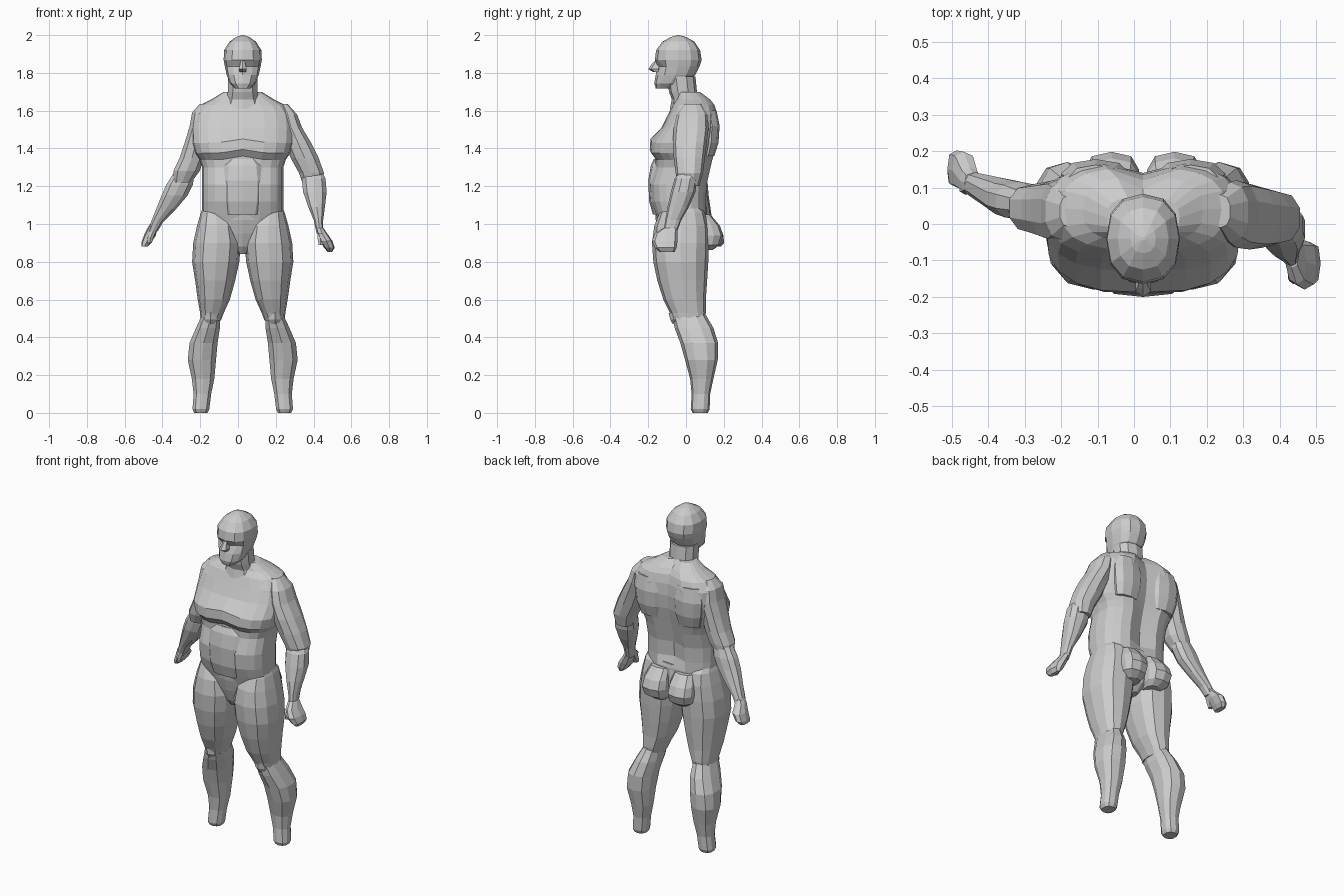
import bpy, bmesh, math

C = 0.025  # body centre line in x

skin = bpy.data.materials.new("plain_grey")
skin.diffuse_color = (0.6, 0.6, 0.6, 1)


def finish(name, bm):
    bmesh.ops.recalc_face_normals(bm, faces=bm.faces[:])
    me = bpy.data.meshes.new(name)
    bm.to_mesh(me)
    bm.free()
    me.materials.append(skin)
    ob = bpy.data.objects.new(name, me)
    bpy.context.collection.objects.link(ob)
    return ob


def loft(name, rings, n=10, power=0.85, shape=None):
    """Skin horizontal rings given as (z, x_min, x_max, y_front, y_back)."""
    bm = bmesh.new()
    loops = []
    for z, x0, x1, y0, y1 in rings:
        loop = []
        for i in range(n):
            a = 2 * math.pi * i / n - math.pi / 2
            u, v = (math.copysign(abs(t) ** power, t) if abs(t) > 1e-6 else 0
                    for t in (math.cos(a), math.sin(a)))
            p = [(x0 + x1) / 2 + u * (x1 - x0) / 2,
                 (y0 + y1) / 2 + v * (y1 - y0) / 2, z]
            if shape:
                p = shape(u, v, p)
            loop.append(bm.verts.new(p))
        loops.append(loop)
    for a, b in zip(loops, loops[1:]):
        for i in range(n):
            j = (i + 1) % n
            bm.faces.new((a[i], a[j], b[j], b[i]))
    bm.faces.new(loops[0])
    bm.faces.new(loops[-1])
    return finish(name, bm)


def centred(rows):
    return [(z, C - h, C + h, f, b) for z, h, f, b in rows]


def sided(rows, s):
    """Rows (z, inner, outer, front, back) measured from the centre line."""
    return [(z, C + s * i, C + s * o, f, b) for z, i, o, f, b in rows]


# Torso with a spine groove and drooping chest muscles
def torso_shape(u, v, p):
    x, y, z = p
    if v > 0.3 and z > 1.08:
        y -= 0.035 * max(0, 1 - abs(u) / 0.3)
    if v < -0.3 and 1.33 < z < 1.5:
        z += 0.02 * (1 - abs(u) / 0.5) if abs(u) < 0.5 else 0
    return x, y, z


loft("torso", centred([
    (1.01, .195, -.15, .11), (1.06, .215, -.165, .11), (1.12, .215, -.185, .11),
    (1.21, .215, -.192, .115), (1.30, .215, -.165, .135), (1.34, .228, -.165, .145),
    (1.375, .252, -.192, .155), (1.43, .268, -.188, .168), (1.51, .272, -.13, .175),
    (1.58, .262, -.095, .17), (1.63, .225, -.072, .155), (1.66, .165, -.05, .13),
    (1.70, .10, -.04, .075)]), n=20, power=.72, shape=torso_shape)

# Abdomen block below the chest
loft("abdomen", centred([
    (1.05, .10, -.175, 0), (1.12, .115, -.195, 0), (1.23, .12, -.2, 0),
    (1.31, .11, -.186, 0), (1.345, .08, -.17, 0)]), n=12, power=.6)

# Neck
loft("neck", centred([
    (1.61, .11, -.085, .09), (1.66, .09, -.075, .085), (1.70, .082, -.09, .058),
    (1.78, .082, -.10, .05)]), n=10)


# Head with sunken eye sockets
def head_shape(u, v, p):
    x, y, z = p
    if v < -0.5 and 1.82 < z < 1.85 and 0.1 < abs(u) < 0.8:
        y += 0.022
    return x, y, z


loft("head", centred([
    (1.718, .04, -.16, -.06), (1.745, .068, -.168, 0), (1.79, .085, -.16, .05),
    (1.835, .095, -.155, .072), (1.868, .101, -.165, .083), (1.92, .099, -.158, .075),
    (1.965, .07, -.125, .045), (1.99, .035, -.08, 0), (2.0, .005, -.045, -.035)]),
    n=12, power=.85, shape=head_shape)

# Nose wedge
loft("nose", centred([
    (1.805, .018, -.175, -.13), (1.82, .024, -.2, -.13),
    (1.845, .016, -.183, -.13), (1.87, .012, -.16, -.13)]), n=6)

# Pelvis wedge between the thighs
loft("pelvis", centred([
    (.84, .025, -.09, .05), (.88, .055, -.12, .10), (.95, .085, -.145, .12),
    (1.02, .15, -.16, .115), (1.08, .212, -.165, .105)]), n=12, power=.75)

THIGH = [
    (.49, .115, .222, -.07, .10), (.53, .10, .226, -.085, .105),
    (.60, .068, .238, -.12, .105), (.70, .04, .252, -.152, .112),
    (.80, .018, .268, -.173, .118), (.90, .01, .262, -.18, .122),
    (.99, .03, .242, -.168, .118), (1.06, .07, .222, -.14, .10),
    (1.10, .10, .205, -.09, .06)]
CALF = [
    (.0, .185, .258, .035, .115), (.02, .175, .268, .025, .125),
    (.10, .165, .262, .03, .128), (.18, .148, .272, .022, .145),
    (.28, .138, .294, -.005, .168), (.37, .13, .285, -.03, .17),
    (.45, .118, .25, -.06, .145), (.51, .118, .222, -.073, .11),
    (.56, .13, .205, -.06, .08)]
KNEECAP = [
    (.47, .15, .19, -.07, 0), (.495, .13, .21, -.084, 0),
    (.53, .15, .195, -.092, 0)]
GLUTE = [
    (.862, .03, .12, .04, .14), (.89, .012, .155, .03, .18),
    (.94, .008, .165, .02, .198), (.99, .01, .16, .02, .18),
    (1.05, .02, .14, .02, .13)]
SHOULDER_BLADE = [
    (1.36, .05, .20, .05, .15), (1.43, .035, .22, .05, .172),
    (1.52, .03, .23, .05, .178), (1.60, .05, .21, .05, .162)]

# Legs, buttocks and upper back muscles on both sides
for s, side in ((-1, "right"), (1, "left")):
    loft(side + "_thigh", sided(THIGH, s), n=12)
    loft(side + "_calf", sided(CALF, s), n=10)
    loft(side + "_kneecap", sided(KNEECAP, s), n=6)
    loft(side + "_buttock", sided(GLUTE, s), n=10, power=.7)
    loft(side + "_shoulder_blade", sided(SHOULDER_BLADE, s), n=10)

# Arms: the two are posed differently
loft("right_upper_arm", [
    (1.22, -.345, -.245, 0, .10), (1.28, -.345, -.20, -.025, .11),
    (1.35, -.312, -.175, -.035, .115), (1.43, -.285, -.16, -.045, .12),
    (1.52, -.258, -.14, -.055, .125), (1.59, -.245, -.14, -.045, .115),
    (1.635, -.205, -.14, -.01, .08)], n=10)
loft("right_forearm", [
    (.96, -.478, -.425, .085, .145), (1.01, -.462, -.395, .07, .14),
    (1.08, -.435, -.325, .045, .13), (1.15, -.408, -.265, .02, .12),
    (1.21, -.382, -.235, .01, .115), (1.27, -.342, -.23, .01, .10)], n=10)
loft("right_hand", [
    (.88, -.512, -.478, .105, .185), (.90, -.512, -.46, .10, .202),
    (.94, -.498, -.435, .095, .198), (.98, -.478, -.425, .085, .155),
    (1.0, -.465, -.42, .085, .14)], n=8, power=.7)

loft("left_upper_arm", [
    (1.20, .345, .445, -.04, .07), (1.27, .32, .458, -.055, .09),
    (1.35, .275, .43, -.065, .10), (1.43, .245, .39, -.07, .11),
    (1.51, .22, .342, -.065, .12), (1.58, .21, .315, -.05, .115),
    (1.635, .21, .265, -.01, .08)], n=10)
loft("left_forearm", [
    (.95, .415, .452, -.12, -.05), (1.02, .40, .452, -.11, -.025),
    (1.09, .37, .462, -.098, .015), (1.17, .342, .472, -.08, .05),
    (1.24, .335, .466, -.06, .06), (1.29, .35, .44, -.03, .05)], n=10)
loft("left_hand", [
    (.852, .475, .498, -.14, -.06), (.875, .455, .512, -.165, -.05),
    (.91, .435, .50, -.18, -.045), (.95, .42, .472, -.165, -.045),
    (.98, .412, .452, -.12, -.045)], n=8, power=.7)

# Thumbs
loft("left_thumb", [
    (.89, .425, .45, -.165, -.13), (.92, .42, .455, -.16, -.11),
    (.96, .42, .45, -.135, -.09)], n=6)
loft("right_thumb", [
    (.90, -.48, -.455, .085, .115), (.93, -.48, -.445, .08, .12),
    (.97, -.46, -.43, .085, .12)], n=6)
